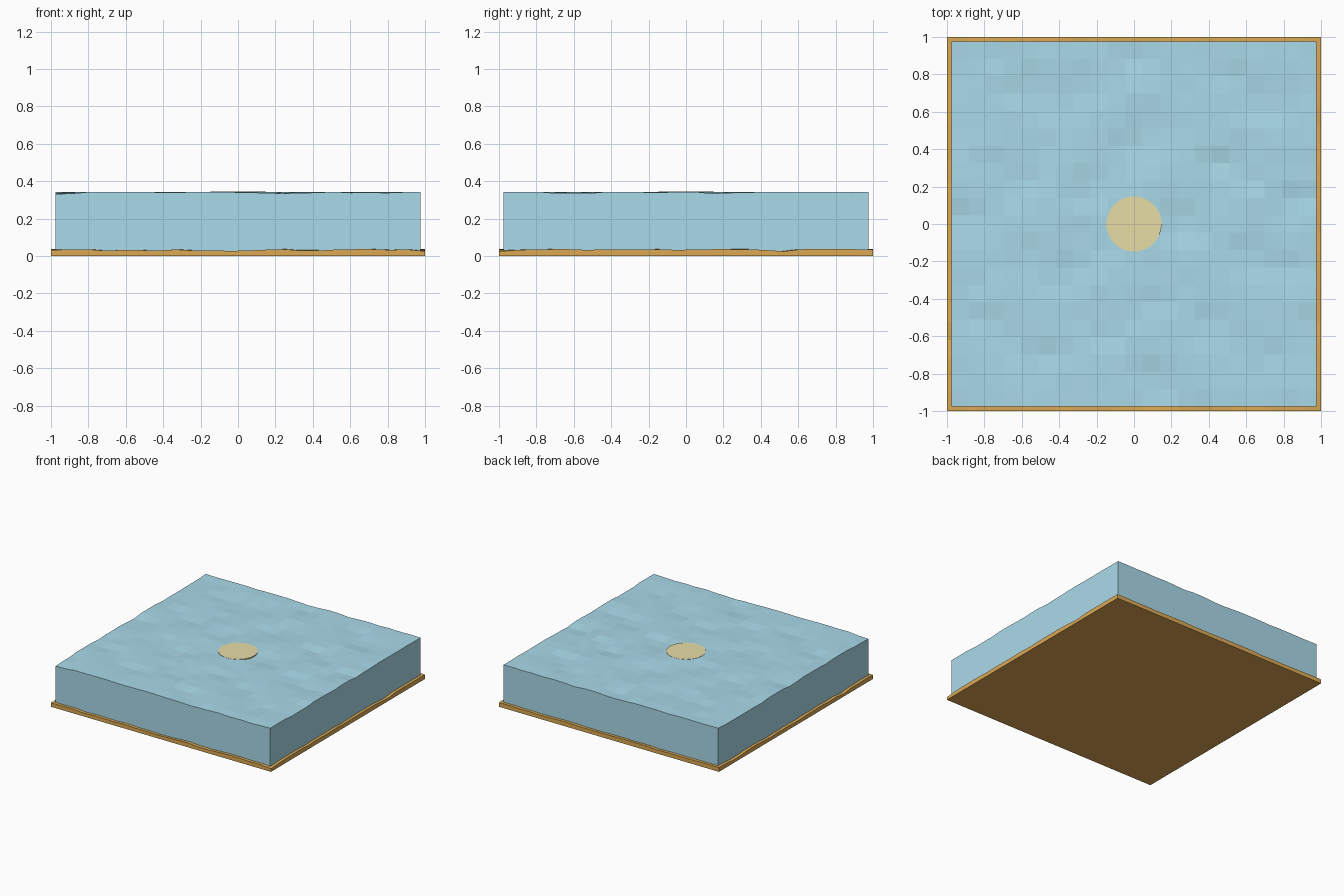
import bpy, bmesh, random
from math import sin

if "Cube" in bpy.data.objects:
    bpy.data.objects.remove(bpy.data.objects["Cube"])

random.seed(7)
N = 21


def material(name, color):
    m = bpy.data.materials.new(name)
    m.diffuse_color = (*color, 1)
    m.use_nodes = True
    m.node_tree.nodes["Principled BSDF"].inputs["Base Color"].default_value = m.diffuse_color
    return m


def wavy_block(name, half, bottom, low, high, phase, mat):
    """Closed block whose top is a faceted, gently rippled grid."""
    bm = bmesh.new()
    bmesh.ops.create_grid(bm, x_segments=N, y_segments=N, size=half)
    for v in bm.verts:
        x, y = v.co.x, v.co.y
        t = 0.85 + 0.3 * sin(11 * x + 3 * sin(4 * y + phase)) + 0.3 * sin(14 * y + 2 * sin(5 * x - phase))
        t += random.uniform(-0.35, 0.35)
        v.co.z = low + (high - low) * min(1, max(0, t))
    # skirt down to the flat bottom
    rim = [e for e in bm.edges if e.is_boundary]
    ext = bmesh.ops.extrude_edge_only(bm, edges=rim)["geom"]
    for v in ext:
        if isinstance(v, bmesh.types.BMVert):
            v.co.z = bottom
    bmesh.ops.contextual_create(bm, geom=[e for e in ext if isinstance(e, bmesh.types.BMEdge)])
    bmesh.ops.recalc_face_normals(bm, faces=bm.faces)
    me = bpy.data.meshes.new(name)
    bm.to_mesh(me)
    bm.free()
    me.materials.append(mat)
    ob = bpy.data.objects.new(name, me)
    bpy.context.collection.objects.link(ob)


# sea bed slab and the water resting on it
wavy_block("sand_bed", 1.0, 0.0, 0.022, 0.036, 1.0, material("sand", (0.72, 0.40, 0.09)))
wavy_block("water", 0.976, 0.022, 0.329, 0.343, 2.3, material("water_blue", (0.40, 0.70, 0.82)))

# round column whose flat top shows at the water surface
bpy.ops.mesh.primitive_cylinder_add(vertices=48, radius=0.147, depth=0.322, location=(0, 0, 0.183))
column = bpy.context.object
column.name = "round_column"
column.data.materials.append(material("pale_sand", (0.80, 0.72, 0.38)))
bpy.ops.object.shade_smooth_by_angle()
